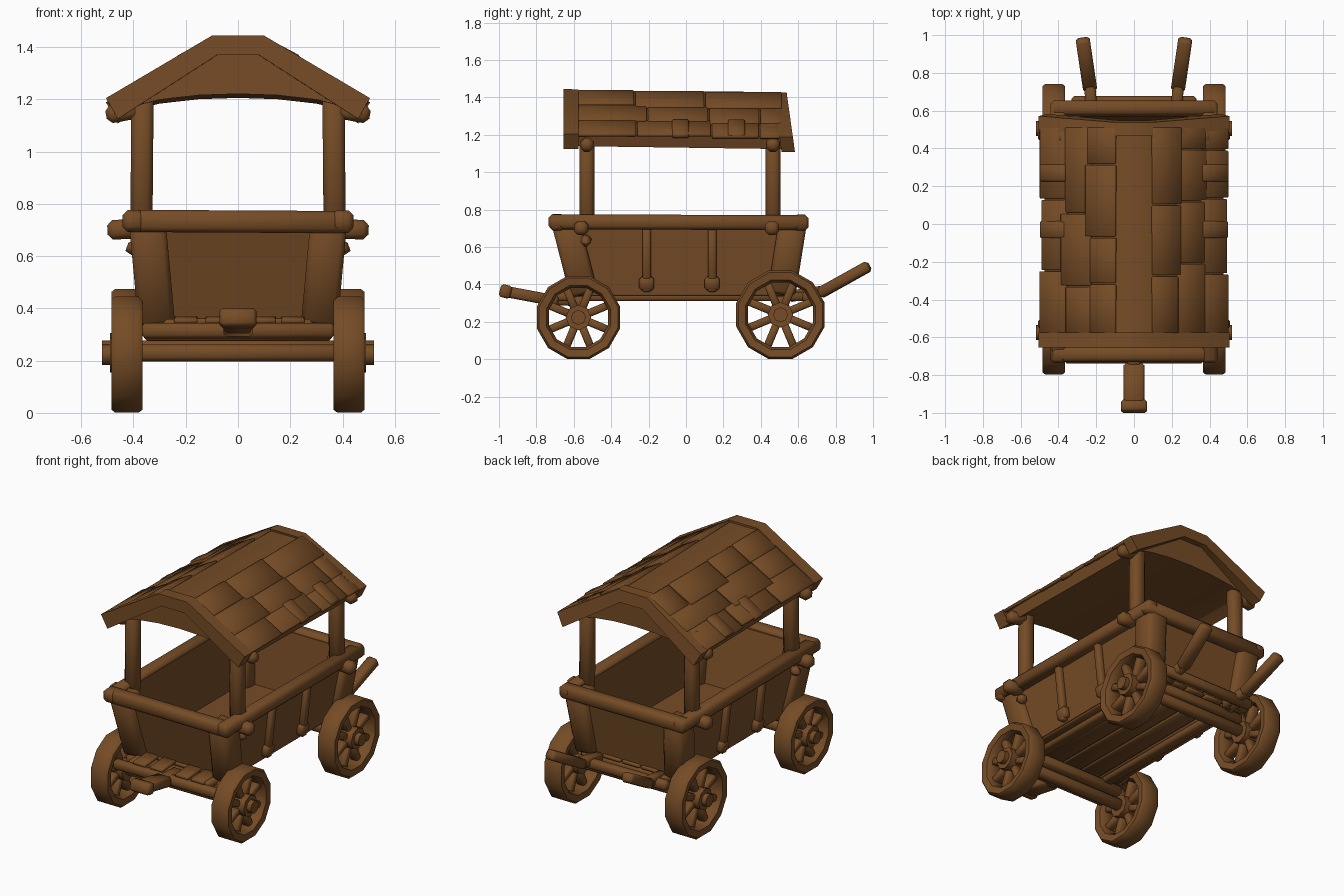
import bpy, bmesh, math, random
from mathutils import Vector, Matrix

if "Cube" in bpy.data.objects:
    bpy.data.objects.remove(bpy.data.objects["Cube"])

random.seed(4)
wood = bpy.data.materials.new("brown wood")
wood.diffuse_color = (0.18, 0.072, 0.019, 1)
wood.use_nodes = True
wood.node_tree.nodes["Principled BSDF"].inputs["Base Color"].default_value = wood.diffuse_color


def finish(name, bm):
    bmesh.ops.recalc_face_normals(bm, faces=bm.faces)
    me = bpy.data.meshes.new(name)
    bm.to_mesh(me)
    bm.free()
    me.materials.append(wood)
    ob = bpy.data.objects.new(name, me)
    bpy.context.collection.objects.link(ob)
    bpy.ops.object.select_all(action='DESELECT')
    ob.select_set(True)
    bpy.context.view_layer.objects.active = ob
    bpy.ops.object.shade_smooth_by_angle(angle=math.radians(50))
    return ob


def add_beam(bm, a, b, w, h, bev=0.012, up=(0, 0, 1), taper=1.0):
    """Bevelled timber from a to b; w across, h along 'up'."""
    a, b, up = Vector(a), Vector(b), Vector(up)
    d = (b - a).normalized()
    s = d.cross(up).normalized()
    u = s.cross(d)
    t = bmesh.new()
    rings = []
    for p, k in ((a, 1), (b, taper)):
        rings.append([t.verts.new(p + s * (i * w * k / 2) + u * (j * h * k / 2))
                      for i, j in ((-1, -1), (1, -1), (1, 1), (-1, 1))])
    for i in range(4):
        j = (i + 1) % 4
        t.faces.new((rings[0][i], rings[0][j], rings[1][j], rings[1][i]))
    t.faces.new(rings[0][::-1])
    t.faces.new(rings[1])
    if bev:
        bmesh.ops.bevel(t, geom=t.edges[:], offset=bev, segments=1, affect='EDGES')
    me = bpy.data.meshes.new("tmp")
    t.to_mesh(me)
    t.free()
    bm.from_mesh(me)
    bpy.data.meshes.remove(me)


def beam(name, *args, **kw):
    bm = bmesh.new()
    add_beam(bm, *args, **kw)
    return finish(name, bm)


def extrude_y(name, pts, y0, y1, lean=0.0):
    """Closed x-z profile extruded along y; the roof drops a little to the rear."""
    bm = bmesh.new()
    r = [[bm.verts.new((x, y - lean * (z - 1.13), z - 0.014 * (y + 0.65))) for x, z in pts] for y in (y0, y1)]
    n = len(pts)
    for i in range(n):
        j = (i + 1) % n
        bm.faces.new((r[0][i], r[0][j], r[1][j], r[1][i]))
    bm.faces.new(r[0])
    bm.faces.new(r[1])
    return finish(name, bm)


def add_rod(bm, x0, x1, y, z, r, n=8):
    m = Matrix.Translation(((x0 + x1) / 2, y, z)) @ Matrix.Rotation(math.pi / 2, 4, 'Y')
    bmesh.ops.create_cone(bm, cap_ends=True, segments=n, radius1=r, radius2=r, depth=abs(x1 - x0), matrix=m)


def wheel(name, side, y, R):
    bm = bmesh.new()
    x, n = side * 0.425, 12
    sec = [(-.06, R - .012), (-.045, R), (.045, R), (.06, R - .012),
           (.055, R - .052), (.03, R - .066), (-.03, R - .066), (-.055, R - .052)]
    zc = R * .97
    rings = []
    for k in range(n):
        a = 2 * math.pi * (k + .5) / n
        rings.append([bm.verts.new((x + dx, y + r * math.cos(a), zc + r * math.sin(a))) for dx, r in sec])
    for k in range(n):
        p, q = rings[k], rings[(k + 1) % n]
        for i in range(8):
            j = (i + 1) % 8
            bm.faces.new((p[i], p[j], q[j], q[i]))
    # hub with cap, then spokes
    add_rod(bm, x - side * .06, x + side * .065, y, zc, .068)
    add_rod(bm, x, x + side * .095, y, zc, .04)
    for k in range(8):
        a = 2 * math.pi * (k + .5) / 8
        d = Vector((0, math.cos(a), math.sin(a)))
        c = Vector((x, y, zc))
        add_beam(bm, c + d * .04, c + d * (R - .045), .042, .06, .009, up=(1, 0, 0))
    for v in bm.verts:
        v.co.z = max(v.co.z, 0)
    finish(name, bm)


# wheels and axles
for nm, y, R in (("front", -.575, .23), ("rear", .505, .245)):
    for sd, s in (("left", -1), ("right", 1)):
        wheel(f"{nm}_wheel_{sd}", s, y, R)
    beam(f"{nm}_axle", (-.42, y, R), (.42, y, R), .065, .065, .016)
    beam(f"{nm}_bolster", (-.36, y, .305), (.36, y, .305), .09, .06)

# chassis runners
for s in (-1, 1):
    beam("chassis_runner", (s * .25, -.7, .335), (s * .25, .66, .335), .07, .05)
beam("front_crossbar", (-.37, -.71, .315), (.37, -.71, .315), .055, .06, .014)
beam("rear_crossbar", (-.33, .65, .335), (.33, .65, .335), .055, .06, .014)
for x in (-.2, -.08, .1, .21):
    beam("front_step_board", (x, -.71, .352), (x, -.57, .36), .09, .02, .004)

# front tongue
beam("tongue", (0, -.6, .315), (0, -.76, .32), .07, .06)
beam("tongue_bar", (0, -.74, .32), (0, -.98, .365), .11, .06)
beam("tongue_end", (0, -.935, .355), (0, -.995, .37), .14, .07)

# rear handles
for s in (-1, 1):
    beam("handle_root", (s * .22, .55, .335), (s * .235, .74, .365), .06, .06)
    beam("handle", (s * .232, .71, .35), (s * .272, .98, .5), .075, .06, .014)

# flared cart body: outer shell, rim, inner shell, floor
bm = bmesh.new()
spec = [(.337, -.565, .545, .35), (.385, -.67, .6, .75), (.355, -.64, .57, .75), (.312, -.54, .52, .38)]
rings = [[bm.verts.new(p) for p in ((-x, a, z), (x, a, z), (x, b, z), (-x, b, z))] for x, a, b, z in spec]
for p, q in zip(rings, rings[1:]):
    for i in range(4):
        j = (i + 1) % 4
        bm.faces.new((p[i], p[j], q[j], q[i]))
bm.faces.new(rings[0])
bm.faces.new(rings[-1])
finish("cart_body", bm)

# bottom planks
for x in (-.27, -.135, 0, .135, .27):
    beam("bottom_plank", (x, -.58, .35), (x, .56, .35), .125, .022, .005)

# corner posts, side ribs, rails
for s in (-1, 1):
    beam("front_corner_post", (s * .312, -.545, .35), (s * .348, -.645, .74), .14, .15, .02, up=(0, 1, 0))
    beam("rear_corner_post", (s * .312, .51, .35), (s * .348, .572, .74), .14, .15, .02, up=(0, 1, 0))
    for y in (-.21, .14):
        beam("side_rib", (s * .35, y, .36), (s * .39, y, .72), .045, .045, .008, up=(1, 0, 0))
        beam("rib_foot", (s * .352, y, .37), (s * .362, y, .44), .08, .05, .012, up=(1, 0, 0))
    beam("side_rail", (s * .4, -.735, .735), (s * .4, .655, .73), .085, .08, .018)
    for y in (-.56, .46):
        beam("rail_peg", (s * .38, y, .705), (s * .5, y, .7), .075, .075, .02)
    beam("splinter_block", (s * .37, -.54, .64), (s * .43, -.53, .62), .07, .07, .02, taper=.6)
beam("front_rail", (-.44, -.69, .735), (.44, -.69, .73), .08, .085, .018)
beam("rear_rail", (-.44, .615, .73), (.44, .615, .73), .08, .085, .018)

# roof posts and pegs
for s in (-1, 1):
    for y in (-.53, .465):
        beam("roof_post", (s * .37, y, .7), (s * .365, y, 1.26), .085, .08, .02, up=(0, 1, 0))
        beam("roof_peg", (s * .37, y, 1.165), (s * .505, y, 1.14), .07, .07, .02)

# roof sheet, gable arches and vaulted ceiling
half = [(.1, 1.432), (.475, 1.208), (.45, 1.14), (.085, 1.375)]
prof = lambda h: [(-h[0][0], h[0][1]), h[0], h[1], h[2], h[3],
                  (-h[3][0], h[3][1]), (-h[2][0], h[2][1]), (-h[1][0], h[1][1])]
extrude_y("roof_sheet", prof(half), -.62, .53)
arch = [(.1, 1.444), (.505, 1.205), (.46, 1.125), (.08, 1.37)]
extrude_y("front_gable_arch", prof(arch), -.655, -.575)
extrude_y("rear_gable_arch", prof(arch), .51, .582, .14)
ceiling = [(-.4, 1.175), (-.3, 1.2), (-.15, 1.217), (0, 1.222), (.15, 1.217), (.3, 1.2), (.4, 1.175),
           (.4, 1.2), (.09, 1.4), (-.09, 1.4), (-.4, 1.2)]
extrude_y("vaulted_ceiling", ceiling, -.585, .51)

# roof shingles: three rows on each slope with uneven boards
a, b = Vector((.1, 0, 1.432)), Vector((.485, 0, 1.2))
d = (b - a).normalized()
nrm = Vector((-d.z, 0, d.x))
for s in (-1, 1):
    bm = bmesh.new()
    for row in range(3):
        y, end = -.58, .515
        while y < end - .01:
            y1 = min(y + random.uniform(.22, .4), end)
            if end - y1 < .1:
                y1 = end
            t0, t1 = row * .15 - .005, min(row * .15 + .165 + random.uniform(-.02, .02), .46)
            p = a + d * t0 + nrm * .001
            q = a + d * t1 + nrm * random.uniform(.004, .01)
            ym = (y + y1) / 2
            drop = .014 * (ym + .65)
            add_beam(bm, (s * p.x, ym, p.z - drop), (s * q.x, ym, q.z - drop),
                     y1 - y - .008, .018, .004)
            y = y1
    finish("shingles_right" if s > 0 else "shingles_left", bm)
    # eave battens lapping over the edge
    for y in (-.03, .27):
        beam("eave_batten", (s * .36, y, 1.274), (s * .495, y, 1.191), .09, .03, .008)
